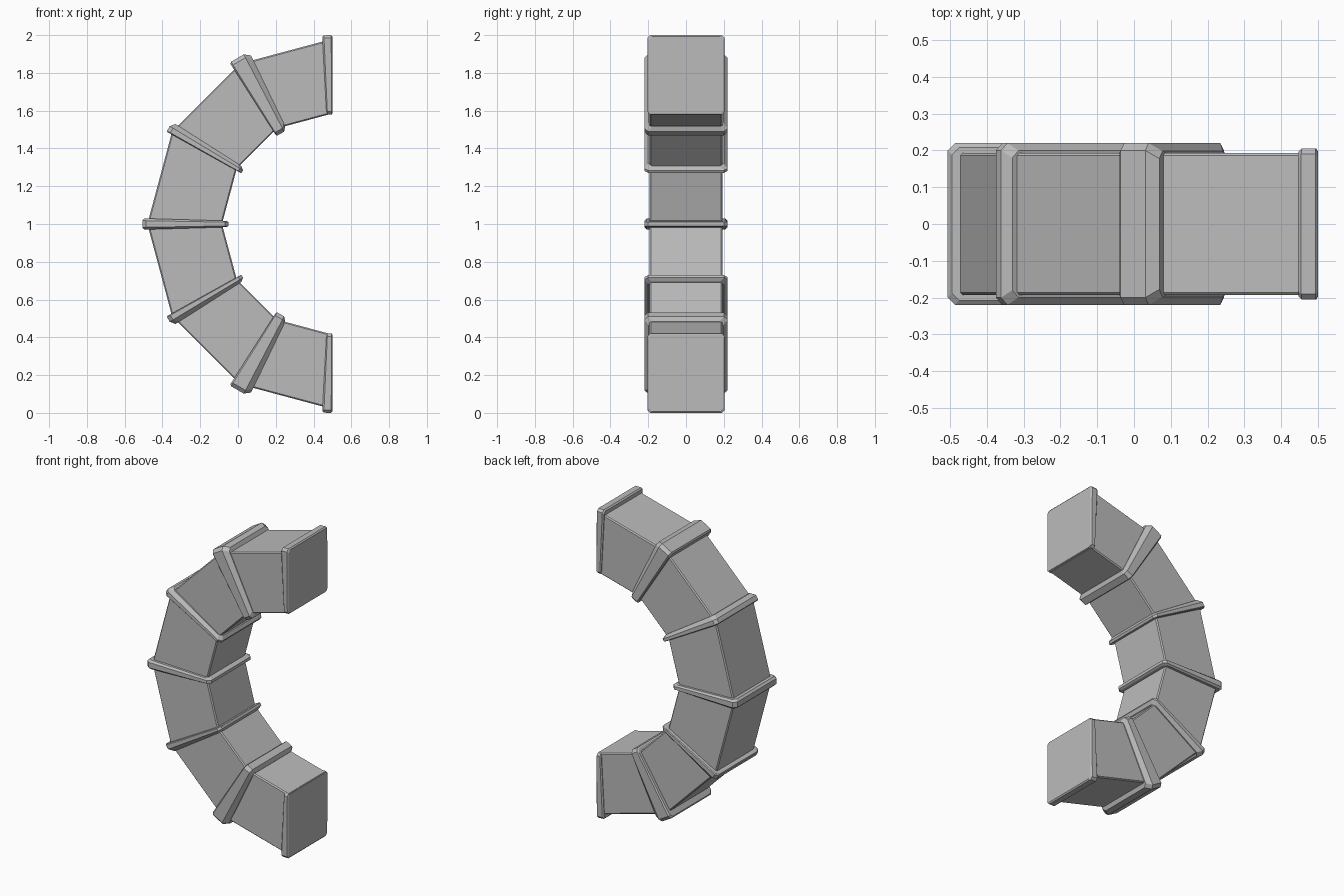
import bpy, bmesh, math

cube = bpy.data.objects.get("Cube")
if cube:
    bpy.data.objects.remove(cube, do_unlink=True)

grey = bpy.data.materials.new("plain grey")
grey.use_nodes = True
colour = (0.5, 0.5, 0.5, 1)
grey.diffuse_color = colour
grey.node_tree.nodes["Principled BSDF"].inputs["Base Color"].default_value = colour

CENTRE_X, CENTRE_Z = 0.5, 1.0


def section(bm, angle, r_in, r_out, half, cut):
    """Ring of a rectangle with clipped corners, standing on a radial plane."""
    a = math.radians(angle)
    outline = [(r_out, half - cut), (r_out - cut, half), (r_in + cut, half), (r_in, half - cut),
               (r_in, cut - half), (r_in + cut, -half), (r_out - cut, -half), (r_out, cut - half)]
    return [bm.verts.new((CENTRE_X + r * math.cos(a), y, CENTRE_Z + r * math.sin(a)))
            for r, y in outline]


def loft(name, stations, r_in, r_out, half, cut):
    """Closed solid swept through (angle, inset) stations around the bend."""
    bm = bmesh.new()
    rings = [section(bm, a, r_in + i, r_out - i, half - i, cut) for a, i in stations]
    for p, q in zip(rings, rings[1:]):
        for k in range(len(p)):
            n = (k + 1) % len(p)
            bm.faces.new((p[k], p[n], q[n], q[k]))
    bm.faces.new(rings[0])
    bm.faces.new(rings[-1])
    bmesh.ops.recalc_face_normals(bm, faces=bm.faces)
    mesh = bpy.data.meshes.new(name)
    bm.to_mesh(mesh)
    bm.free()
    mesh.materials.append(grey)
    obj = bpy.data.objects.new(name, mesh)
    bpy.context.collection.objects.link(obj)


# Straight duct segments
for k in range(6):
    start = 90 + 30 * k
    loft(f"duct_segment_{k + 1}", [(start, 0), (start + 30, 0)], 0.585, 0.98, 0.193, 0.007)

# Middle collar
loft("middle_collar", [(178.3, 0.012), (179, 0), (181, 0), (181.7, 0.012)],
     0.55, 1.007, 0.22, 0.02)

# Collars and end flanges, repeated above and below the middle
for side, sign in (("upper", -1), ("lower", 1)):
    def turned(stations):
        return [(180 + sign * (180 - a), i) for a, i in stations]
    loft(side + "_thin_collar", turned([(147.5, 0.02), (149, 0), (150.6, 0), (150.9, 0.005)]),
         0.552, 1.005, 0.22, 0.02)
    loft(side + "_wide_collar", turned([(115.8, 0.022), (117.6, 0), (122, 0), (122.5, 0.008)]),
         0.552, 1.013, 0.22, 0.02)
    loft(side + "_end_flange", turned([(90, 0.008), (90.4, 0), (92.6, 0), (93.1, 0.008)]),
         0.58, 1.0, 0.205, 0.015)
